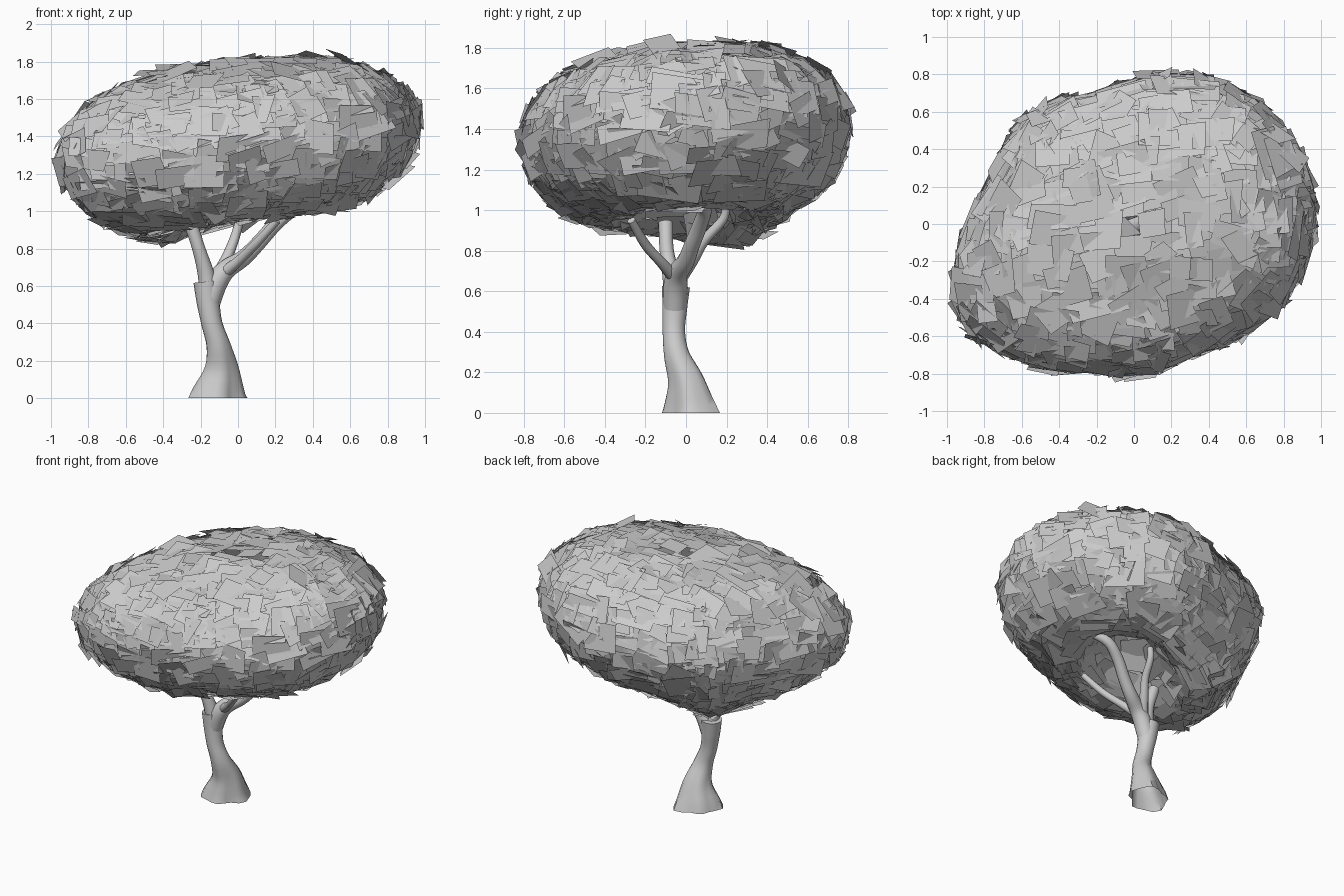
import bpy, math, random
from math import sin, cos, pi
from mathutils import Vector, Matrix

if "Cube" in bpy.data.objects:
    bpy.data.objects.remove(bpy.data.objects["Cube"])

random.seed(7)


def make_object(name, verts, faces, smooth=False):
    me = bpy.data.meshes.new(name)
    me.from_pydata(verts, [], faces)
    me.update()
    ob = bpy.data.objects.new(name, me)
    bpy.context.collection.objects.link(ob)
    if smooth:
        bpy.ops.object.select_all(action='DESELECT')
        bpy.context.view_layer.objects.active = ob
        ob.select_set(True)
        bpy.ops.object.shade_smooth_by_angle(angle=math.radians(50))
    return ob


def catmull(pts, sub=4):
    """Smooth a path of (x, y, z, radius) points."""
    p = [Vector(q) for q in pts]
    p = [2 * p[0] - p[1]] + p + [2 * p[-1] - p[-2]]
    out = []
    for i in range(1, len(p) - 2):
        a, b, c, d = p[i - 1:i + 3]
        for k in range(sub):
            t = k / sub
            out.append(0.5 * (2 * b + (c - a) * t + (2 * a - 5 * b + 4 * c - d) * t * t
                              + (3 * b - a - 3 * c + d) * t ** 3))
    return out + [p[-2]]


def limb(name, pts, sides=12, flute=0.0):
    """Tapered tube along a path, optionally spread into roots at the open foot."""
    path = catmull(pts)
    verts, faces = [], []
    n = len(path)
    for i, q in enumerate(path):
        tan = (path[min(i + 1, n - 1)] - path[max(i - 1, 0)]).to_3d().normalized()
        if flute and i == 0:
            tan = Vector((0, 0, 1))
        side = Vector((0, 1, 0)).cross(tan).normalized()
        up = tan.cross(side)
        amt = flute * max(0, 1 - q.z / 0.35)
        for k in range(sides):
            a = 2 * pi * k / sides
            r = q.w * (1 + amt * (cos(2 * a - 1.3) + 0.6 * cos(5 * a + 0.8)))
            verts.append(q.to_3d() + side * r * cos(a) + up * r * sin(a))
    for i in range(n - 1):
        for k in range(sides):
            j = (k + 1) % sides
            faces.append((i * sides + k, i * sides + j, (i + 1) * sides + j, (i + 1) * sides + k))
    faces.append(tuple((n - 1) * sides + k for k in range(sides)))
    return make_object(name, verts, faces, True)


# Trunk with flared, fluted foot
limb("trunk", [(-0.105, 0.02, 0, 0.14), (-0.09, 0.0, 0.15, 0.092), (-0.105, -0.045, 0.28, 0.064),
               (-0.14, -0.06, 0.4, 0.056), (-0.16, -0.055, 0.52, 0.062),
               (-0.168, -0.05, 0.62, 0.07)], 18, 0.17)

# Branches rising into the hollow of the crown
limb("main_branch", [(-0.15, -0.055, 0.52, 0.058), (-0.115, -0.052, 0.62, 0.06), (-0.06, -0.04, 0.69, 0.052),
                     (0.03, 0.0, 0.75, 0.044), (0.11, 0.03, 0.83, 0.04), (0.2, 0.07, 0.93, 0.038),
                     (0.3, 0.09, 1.01, 0.034), (0.42, 0.03, 1.07, 0.028)])
limb("left_branch", [(-0.155, -0.055, 0.54, 0.055), (-0.17, -0.07, 0.66, 0.045),
                     (-0.21, -0.095, 0.8, 0.035), (-0.255, -0.1, 0.94, 0.036)])
limb("front_branch", [(-0.09, -0.05, 0.66, 0.035), (0.01, -0.12, 0.74, 0.026),
                      (0.1, -0.2, 0.83, 0.024), (0.21, -0.27, 0.95, 0.02)], 10)
limb("back_branch", [(-0.11, -0.04, 0.65, 0.036), (-0.06, 0.03, 0.75, 0.03),
                     (-0.02, 0.09, 0.85, 0.026), (0.01, 0.18, 0.95, 0.023), (0.03, 0.2, 1.02, 0.02)], 10)

# Crown outline seen from above
OUTLINE = [(0.98, 0.15), (0.86, 0.45), (0.52, 0.74), (0.15, 0.81), (-0.2, 0.7), (-0.6, 0.57),
           (-0.72, 0.36), (-0.85, 0.08), (-0.96, -0.2), (-0.93, -0.57), (-0.6, -0.74), (-0.2, -0.8),
           (0.3, -0.71), (0.6, -0.58), (0.8, -0.42), (0.95, -0.1)]
POLAR = sorted((math.atan2(y, x) % (2 * pi), math.hypot(x, y)) for x, y in OUTLINE)
POLAR = [(POLAR[-1][0] - 2 * pi, POLAR[-1][1])] + POLAR + [(POLAR[0][0] + 2 * pi, POLAR[0][1])]


def reach(a):
    a %= 2 * pi
    for (a0, r0), (a1, r1) in zip(POLAR, POLAR[1:]):
        if a0 <= a <= a1:
            return r0 + (r1 - r0) * (a - a0) / (a1 - a0)


def crown(a, u):
    """Point on the crown: tilted dome on top, hollow around the branches below."""
    f = cos(u) ** (0.76 if u > 0 else 0.88)
    r = (reach(a - 0.09) + reach(a) + reach(a + 0.09)) / 3 * f
    x, y = r * cos(a), r * sin(a)
    if u > 0:
        z = 1.37 + 0.09 * x + 0.03 * y + 0.445 * sin(u)
    else:
        z = 1.37 + 0.09 * x + 0.03 * y + 0.5 * sin(u)
        z += 0.34 * math.exp(-(f / 0.34) ** 2)
        z += 0.11 * sin(u) * math.exp(-((x + 0.4) ** 2 + (y - 0.2) ** 2) / 0.16)
    return Vector((x, y, z))


# Overlapping flat leaf cards laid over the crown
verts, faces = [], []
COUNT = 1000
for i in range(COUNT):
    s = 1 - 2 * (i + 0.5) / COUNT
    s = math.copysign(abs(s) ** 0.75, s)
    u = math.asin(s) * 0.995
    a = i * 2.399963 + random.uniform(-0.05, 0.05)
    e = 0.03
    du = crown(a, min(u + e, 1.565)) - crown(a, max(u - e, -1.565))
    da = crown(a + e, u) - crown(a - e, u)
    nor = da.cross(du).normalized()
    c = crown(a, u) - nor * random.uniform(0.0, 0.035)
    # rows run around the crown, but lie straight on the flat top
    row = Vector((1, 0.15, 0)) if s > 0.75 else da
    side = (row - nor * row.dot(nor)).normalized()
    up = nor.cross(side)
    spin = Matrix.Rotation(random.gauss(0, 0.2), 3, nor)
    tilt = Matrix.Rotation(random.gauss(0, 0.12), 3, side) @ Matrix.Rotation(random.gauss(0, 0.12), 3, up)
    side, up = tilt @ spin @ side, tilt @ spin @ up
    w, h = random.uniform(0.08, 0.16), random.uniform(0.05, 0.1)
    b = len(verts)
    for sx, sy in ((-1, -1), (1, -1), (1, 1), (-1, 1)):
        verts.append(c + side * sx * w * random.uniform(0.8, 1.1) + up * sy * h * random.uniform(0.8, 1.1))
    faces.append((b, b + 1, b + 2, b + 3))
make_object("leaf_crown", verts, faces)
